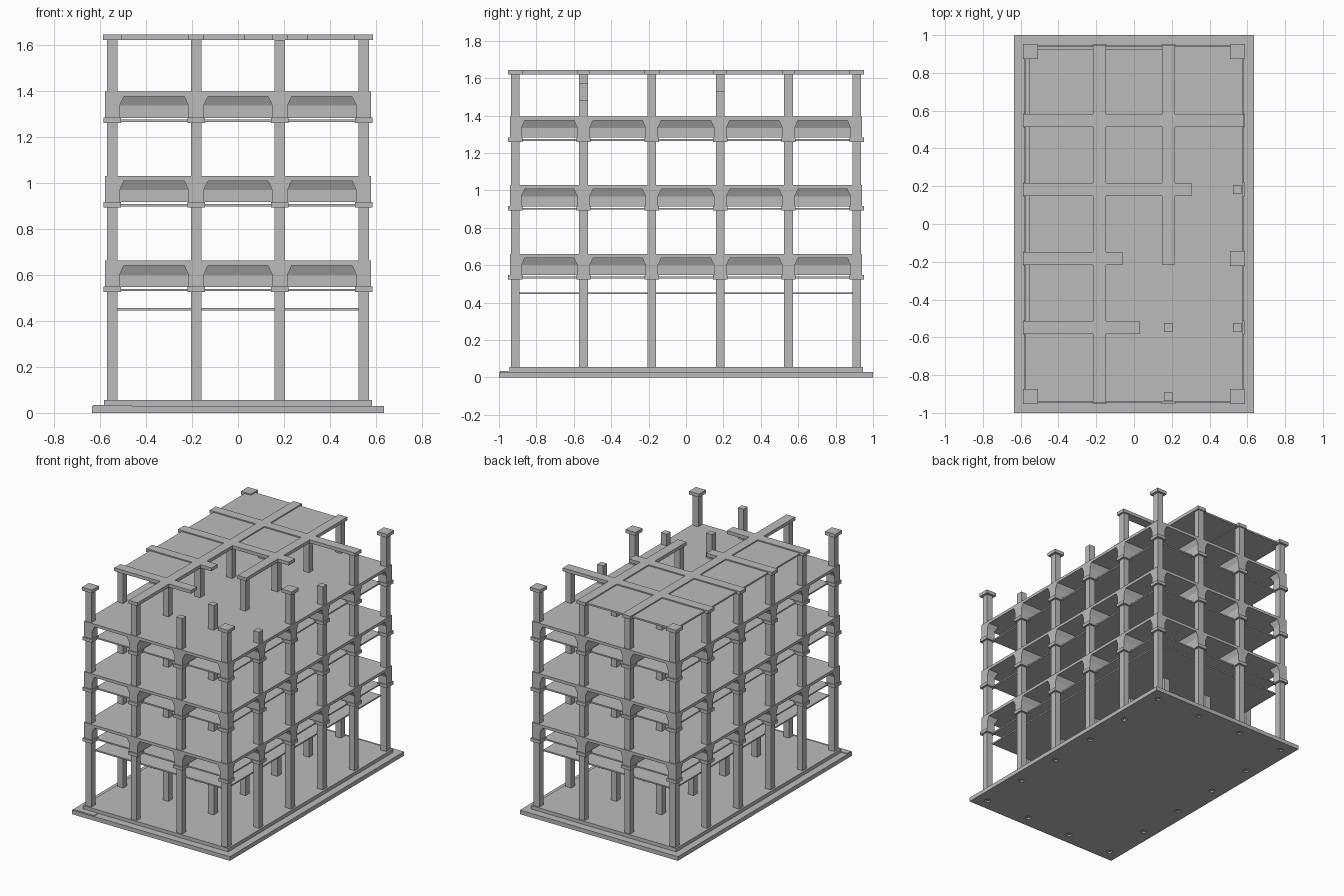
import bpy
import bmesh
from mathutils import Matrix

cube = bpy.data.objects.get("Cube")
if cube:
    bpy.data.objects.remove(cube, do_unlink=True)

# One plain concrete colour
concrete = bpy.data.materials.new("concrete_grey")
concrete.use_nodes = True
concrete.diffuse_color = (0.5, 0.5, 0.5, 1)
concrete.node_tree.nodes["Principled BSDF"].inputs["Base Color"].default_value = (0.5, 0.5, 0.5, 1)

COLS_X = [-0.547, -0.182, 0.182, 0.547]
COLS_Y = [-0.913, -0.548, -0.183, 0.183, 0.548, 0.913]
FLOORS = [0.525, 0.893, 1.26]      # underside of each floor
SLAB_X, SLAB_Y = 0.578, 0.942      # half size of each floor
ROOF_Z, TOP_Z = 1.62, 1.644
GRID = [(x, y) for x in COLS_X for y in COLS_Y]


def on_edge(x, y):
    return abs(x) > 0.5 or abs(y) > 0.9


def finish(name, bm):
    mesh = bpy.data.meshes.new(name)
    bmesh.ops.recalc_face_normals(bm, faces=bm.faces)
    bm.to_mesh(mesh)
    bm.free()
    obj = bpy.data.objects.new(name, mesh)
    mesh.materials.append(concrete)
    bpy.context.collection.objects.link(obj)
    return obj


def box(bm, x0, x1, y0, y1, z0, z1):
    """Axis-aligned box from its bounds."""
    size = Matrix.Diagonal((x1 - x0, y1 - y0, z1 - z0, 1))
    place = Matrix.Translation(((x0 + x1) / 2, (y0 + y1) / 2, (z0 + z1) / 2))
    bmesh.ops.create_cube(bm, size=1, matrix=place @ size)


def post(bm, x, y, half, z0, z1):
    box(bm, x - half, x + half, y - half, y + half, z0, z1)


def clamp(v, limit):
    return max(-limit, min(limit, v))


def haunch(bm, x, y, z, long_x=0.0, long_y=0.0):
    """Straight block that flares into the slab, trimmed at the floor edge."""
    rings = []
    for height, half in [(0.022, 0.033), (0.075, 0.033), (0.116, 0.052)]:
        ring = []
        for sx, sy in [(-1, -1), (1, -1), (1, 1), (-1, 1)]:
            ring.append(bm.verts.new((clamp(x + sx * (half + long_x), SLAB_X),
                                      clamp(y + sy * (half + long_y), SLAB_Y),
                                      z + height)))
        rings.append(ring)
    for low, high in zip(rings, rings[1:]):
        for i in range(4):
            j = (i + 1) % 4
            bm.faces.new((low[i], low[j], high[j], high[i]))
    bm.faces.new(rings[0][::-1])
    bm.faces.new(rings[-1])


# Base plate with countersunk screw holes under the outer columns
bm = bmesh.new()
box(bm, -0.635, 0.635, -1, 1, 0, 0.03)
base = finish("base_plate", bm)
bm = bmesh.new()
for x, y in GRID:
    if on_edge(x, y):
        bmesh.ops.create_cone(bm, cap_ends=True, segments=16, radius1=0.026, radius2=0.014,
                              depth=0.03, matrix=Matrix.Translation((x, y, 0.005)))
cutter = finish("hole_cutter", bm)
cutter.hide_render = True
mod = base.modifiers.new("holes", "BOOLEAN")
mod.operation = "DIFFERENCE"
mod.object = cutter
bpy.context.view_layer.objects.active = base
bpy.ops.object.modifier_apply(modifier=mod.name)
bpy.data.objects.remove(cutter, do_unlink=True)

# Cross-shaped screw heads inside the holes
bm = bmesh.new()
for x, y in GRID:
    if on_edge(x, y):
        box(bm, x - 0.018, x + 0.018, y - 0.003, y + 0.003, 0.004, 0.022)
        box(bm, x - 0.003, x + 0.003, y - 0.018, y + 0.018, 0.004, 0.022)
finish("screw_heads", bm)

# Ground slab and the thin corner plate
bm = bmesh.new()
box(bm, -0.583, 0.583, -0.945, 0.945, 0.03, 0.055)
finish("ground_slab", bm)
bm = bmesh.new()
box(bm, -0.63, -0.46, -0.995, -0.95, 0.03, 0.034)
finish("corner_plate", bm)

# Thin hung ceiling above the ground floor
bm = bmesh.new()
box(bm, -0.525, 0.525, -0.89, 0.89, 0.445, 0.455)
finish("hung_ceiling", bm)

# Columns, a few of them unfinished on the top storey
SHORT = {(2, 1): 1.575, (3, 1): 1.48, (3, 3): 1.53}
bm = bmesh.new()
for i, x in enumerate(COLS_X):
    for j, y in enumerate(COLS_Y):
        post(bm, x, y, 0.023, 0.055, SHORT.get((i, j), ROOF_Z))
finish("columns", bm)

# Floors: slab, flared column heads, inner beams and lower panel
for n, z in enumerate(FLOORS, 1):
    bm = bmesh.new()
    box(bm, -SLAB_X, SLAB_X, -SLAB_Y, SLAB_Y, z + 0.115, z + 0.136)
    finish(f"floor_slab_{n}", bm)

    bm = bmesh.new()
    for x, y in GRID:
        if on_edge(x, y):
            haunch(bm, x, y, z)
    finish(f"column_heads_{n}", bm)

    bm = bmesh.new()
    for x in COLS_X[1:-1]:
        haunch(bm, x, 0, z, long_y=1)
    for y in COLS_Y[1:-1]:
        haunch(bm, 0, y, z, long_x=1)
    finish(f"inner_beams_{n}", bm)

    bm = bmesh.new()
    for x, y in GRID:
        if on_edge(x, y):
            post(bm, x, y, 0.038, z, z + 0.023)
    finish(f"column_collars_{n}", bm)

    bm = bmesh.new()
    box(bm, -0.525, 0.525, -0.89, 0.89, z + 0.004, z + 0.014)
    finish(f"lower_panel_{n}", bm)

# Caps on the free-standing top columns
bm = bmesh.new()
for i, j in [(0, 0), (3, 0), (3, 2), (0, 5), (3, 5)]:
    post(bm, COLS_X[i], COLS_Y[j], 0.04, ROOF_Z, TOP_Z)
finish("column_caps", bm)

# Partly built roof beams
bm = bmesh.new()
for x, start in [(COLS_X[1], -0.945), (COLS_X[2], -0.215)]:
    box(bm, x - 0.035, x + 0.035, start, 0.945, ROOF_Z, TOP_Z)
for y, end in zip(COLS_Y[1:5], [0.03, -0.06, 0.305, 0.583]):
    box(bm, -0.587, end, y - 0.035, y + 0.035, ROOF_Z, TOP_Z)
finish("roof_beams", bm)

# Roof panels over the finished bays
bm = bmesh.new()
box(bm, -0.557, COLS_X[1], COLS_Y[1], 0.925, 1.624, 1.636)
box(bm, COLS_X[1], COLS_X[2], COLS_Y[3], 0.925, 1.624, 1.636)
finish("roof_panels", bm)
